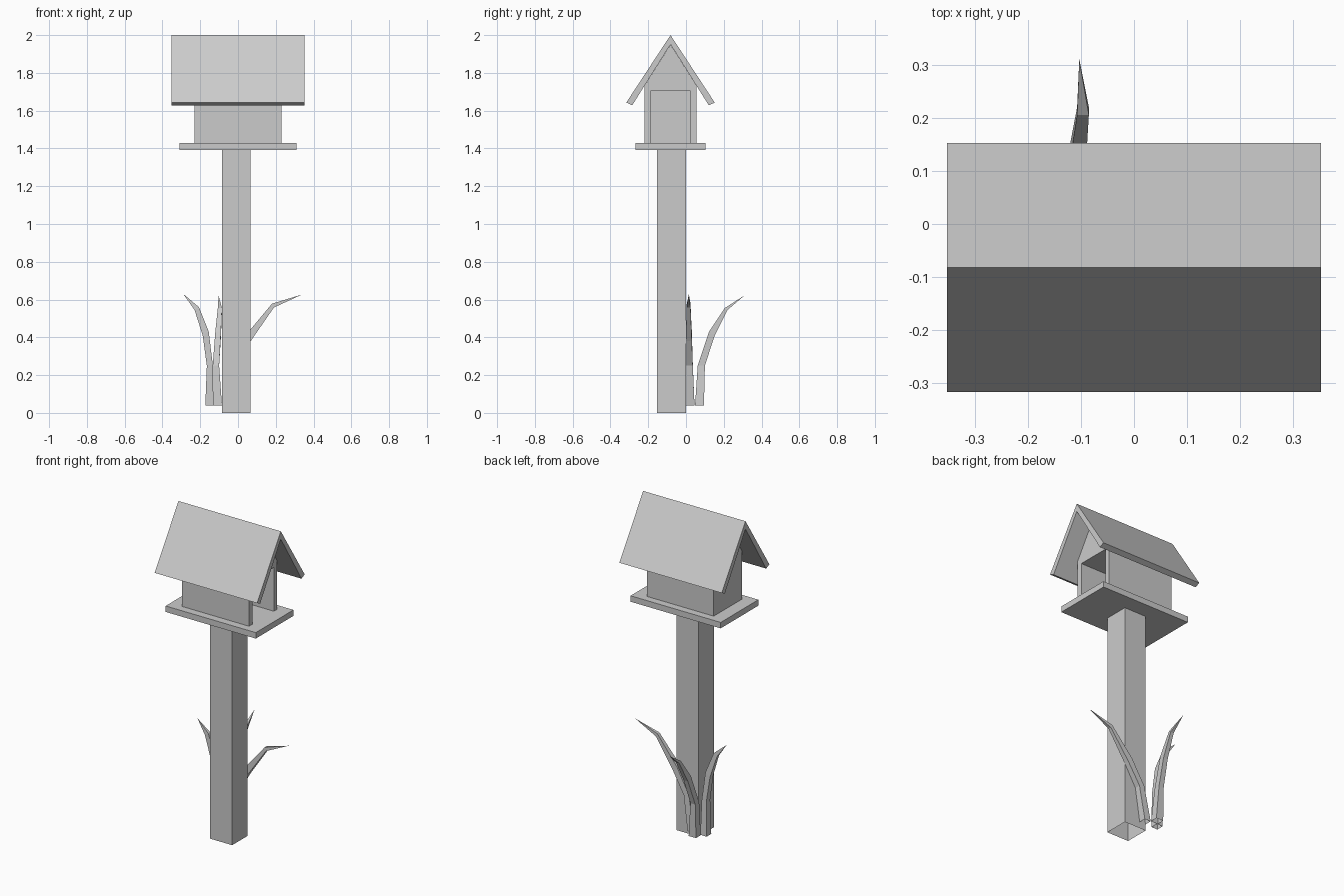
import bpy, bmesh
from mathutils import Vector

if "Cube" in bpy.data.objects:
    bpy.data.objects.remove(bpy.data.objects["Cube"])


def finish(name, bm):
    bmesh.ops.recalc_face_normals(bm, faces=bm.faces)
    me = bpy.data.meshes.new(name)
    bm.to_mesh(me)
    bm.free()
    ob = bpy.data.objects.new(name, me)
    bpy.context.collection.objects.link(ob)
    return ob


def loft(name, rings, cap_start=True):
    """Join rings of points with side faces and cap the ends."""
    bm = bmesh.new()
    loops = [[bm.verts.new(p) for p in r] for r in rings]
    n = len(loops[0])
    for a, b in zip(loops, loops[1:]):
        for i in range(n):
            j = (i + 1) % n
            bm.faces.new((a[i], a[j], b[j], b[i]))
    if cap_start:
        bm.faces.new(loops[0])
    bm.faces.new(loops[-1])
    bmesh.ops.remove_doubles(bm, verts=bm.verts, dist=0.0005)
    return finish(name, bm)


def box(name, x, y, z, bottom=True):
    rings = [[(x[0], y[0], h), (x[1], y[0], h), (x[1], y[1], h), (x[0], y[1], h)] for h in z]
    return loft(name, rings, bottom)


def extrude_x(name, profile, x0, x1):
    return loft(name, [[(x, y, z) for y, z in profile] for x in (x0, x1)])


# Post (open underneath) and platform
box("post", (-0.085, 0.067), (-0.153, 0.0), (0, 1.394), bottom=False)
box("platform", (-0.31, 0.31), (-0.268, 0.102), (1.393, 1.43))

# House body with a gable, hollowed from the right end
C = -0.082
house = extrude_x("house", [(C - 0.138, 1.43), (C + 0.138, 1.43), (C + 0.138, 1.731),
                            (C, 1.95), (C - 0.138, 1.731)], -0.23, 0.23)
cutter = box("opening_cutter", (-0.20, 0.3), (C - 0.106, C + 0.106), (1.40, 1.703))
cutter.hide_render = True
cutter.hide_viewport = True
mod = house.modifiers.new("opening", 'BOOLEAN')
mod.operation = 'DIFFERENCE'
mod.solver = 'EXACT'
mod.object = cutter

# Roof: one chevron profile
extrude_x("roof", [(C, 2.0), (C + 0.234, 1.643), (C + 0.203, 1.628), (C, 1.951),
                   (C - 0.203, 1.628), (C - 0.234, 1.643)], -0.352, 0.352)


# Grass blades: stations of (outer a, z, inner a, z, side centre, half width)
def blade(name, axis, stations):
    rings = []
    for a, za, b, zb, c, w in stations:
        ring = []
        for p, z, s in ((a, za, c - w), (a, za, c + w), (b, zb, c + w), (b, zb, c - w)):
            ring.append(Vector((p, s, z)) if axis == 'x' else Vector((s, p, z)))
        rings.append(ring)
    bm_tip = rings.pop()
    tip = sum(bm_tip, Vector()) / 4
    bm = bmesh.new()
    loops = [[bm.verts.new(p) for p in r] for r in rings]
    t = bm.verts.new(tip)
    for lo, hi in zip(loops, loops[1:]):
        for i in range(4):
            j = (i + 1) % 4
            bm.faces.new((lo[i], lo[j], hi[j], hi[i]))
    for i in range(4):
        bm.faces.new((loops[-1][i], loops[-1][(i + 1) % 4], t))
    return finish(name, bm)


blade("grass_left", 'x', [
    (-0.173, 0.04, -0.13, 0.04, 0.022, 0.023), (-0.165, 0.25, -0.133, 0.25, 0.017, 0.019),
    (-0.187, 0.41, -0.155, 0.43, 0.015, 0.016), (-0.23, 0.545, -0.207, 0.56, 0.014, 0.010),
    (-0.29, 0.63, -0.29, 0.63, 0.015, 0)])
blade("grass_back", 'y', [
    (0.095, 0.04, 0.048, 0.04, -0.11, 0.025), (0.10, 0.25, 0.062, 0.25, -0.117, 0.017),
    (0.152, 0.41, 0.122, 0.43, -0.105, 0.015), (0.22, 0.545, 0.205, 0.555, -0.096, 0.011),
    (0.31, 0.622, 0.31, 0.622, -0.103, 0)])
blade("grass_right", 'x', [
    (-0.042, 0.04, -0.085, 0.04, 0.022, 0.023), (-0.01, 0.25, -0.045, 0.26, 0.017, 0.019),
    (0.067, 0.38, 0.04, 0.41, 0.015, 0.016), (0.19, 0.558, 0.18, 0.578, 0.014, 0.010),
    (0.34, 0.627, 0.34, 0.627, 0.015, 0)])
